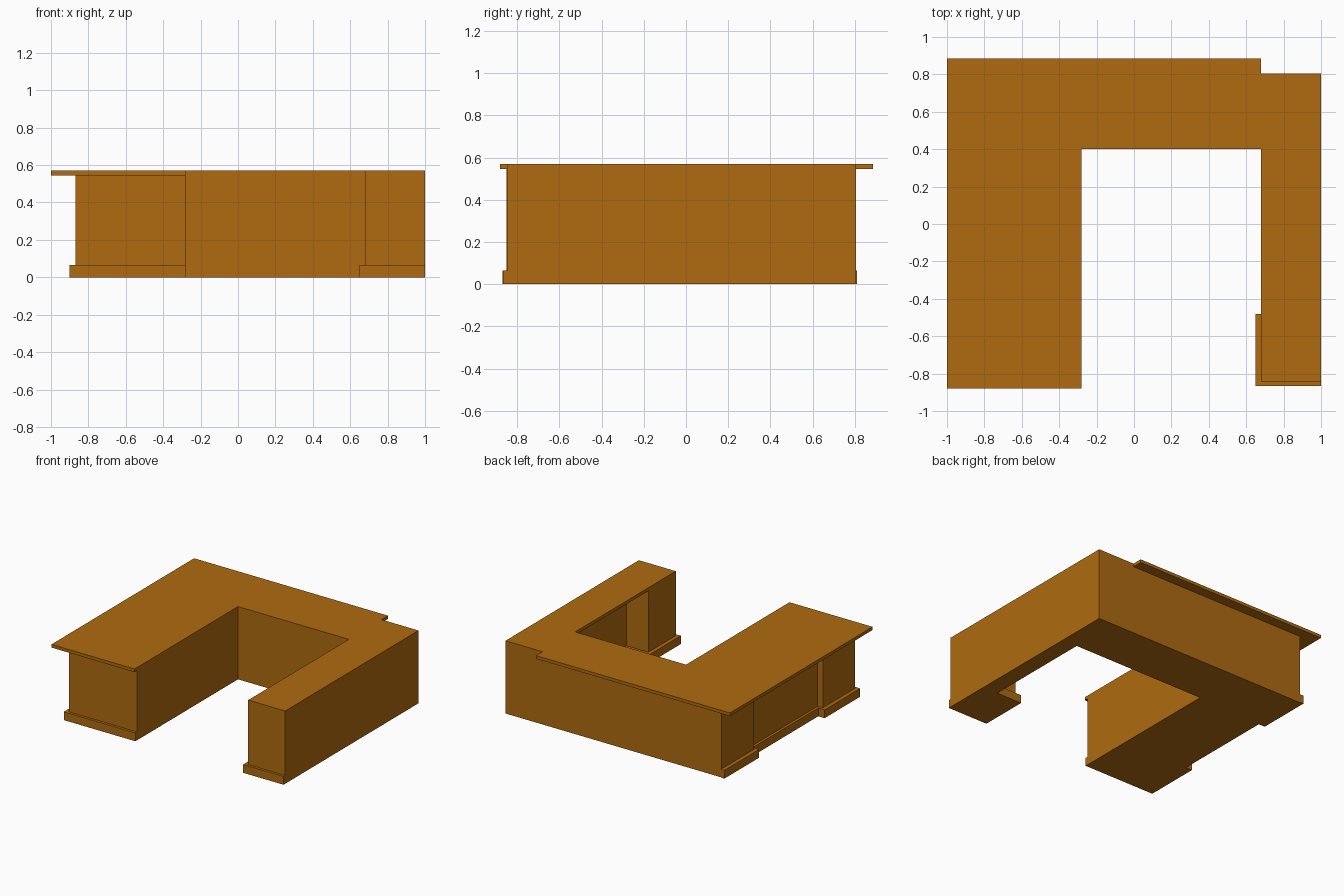
import bpy, bmesh

if "Cube" in bpy.data.objects:
    bpy.data.objects.remove(bpy.data.objects["Cube"])

wood = bpy.data.materials.new("wood")
wood.diffuse_color = (0.43, 0.145, 0.005, 1)
wood.use_nodes = True
wood.node_tree.nodes["Principled BSDF"].inputs["Base Color"].default_value = wood.diffuse_color


def prism(name, outline, z0, z1):
    """Extrude a flat plan outline from z0 up to z1."""
    bm = bmesh.new()
    face = bm.faces.new([bm.verts.new((x, y, z0)) for x, y in outline])
    top = bmesh.ops.extrude_face_region(bm, geom=[face])["geom"]
    verts = [v for v in top if isinstance(v, bmesh.types.BMVert)]
    bmesh.ops.translate(bm, verts=verts, vec=(0, 0, z1 - z0))
    bmesh.ops.recalc_face_normals(bm, faces=bm.faces)
    mesh = bpy.data.meshes.new(name)
    bm.to_mesh(mesh)
    bm.free()
    mesh.materials.append(wood)
    obj = bpy.data.objects.new(name, mesh)
    bpy.context.collection.objects.link(obj)
    return obj


# U-shaped worktop, overhanging on the back and left
prism("countertop", [
    (-1, -0.88), (-0.28, -0.88), (-0.28, 0.4), (0.68, 0.4), (0.68, -0.845),
    (1, -0.845), (1, 0.805), (0.68, 0.805), (0.68, 0.885), (-1, 0.885)],
    0.545, 0.57)

# cabinets: recessed panel on the left side, open knee space in the right wing
prism("counter_body", [
    (1, 0.805), (-0.87, 0.805), (-0.87, 0.4), (-0.825, 0.4),
    (-0.825, -0.45), (-0.87, -0.45), (-0.87, -0.85), (-0.28, -0.85),
    (-0.28, 0.4), (0.87, 0.4), (0.87, -0.505), (0.68, -0.505),
    (0.68, -0.845), (1, -0.845)], 0, 0.545)

# plinths wrapped round the feet of the pilasters
H = 0.065
prism("left_front_plinth", [
    (-0.825, -0.43), (-0.9, -0.43), (-0.9, -0.87), (-0.28, -0.87),
    (-0.28, -0.85), (-0.87, -0.85), (-0.87, -0.45), (-0.825, -0.45)], 0, H)
prism("left_back_plinth", [
    (-0.825, 0.38), (-0.9, 0.38), (-0.9, 0.81), (-0.87, 0.81),
    (-0.87, 0.4), (-0.825, 0.4)], 0, H)
prism("left_skirting", [
    (-0.845, -0.43), (-0.825, -0.43), (-0.825, 0.38), (-0.845, 0.38)], 0, H)
prism("right_plinth", [
    (1, -0.845), (1, -0.865), (0.65, -0.865), (0.65, -0.48),
    (0.87, -0.48), (0.87, -0.505), (0.68, -0.505), (0.68, -0.845)], 0, H)
